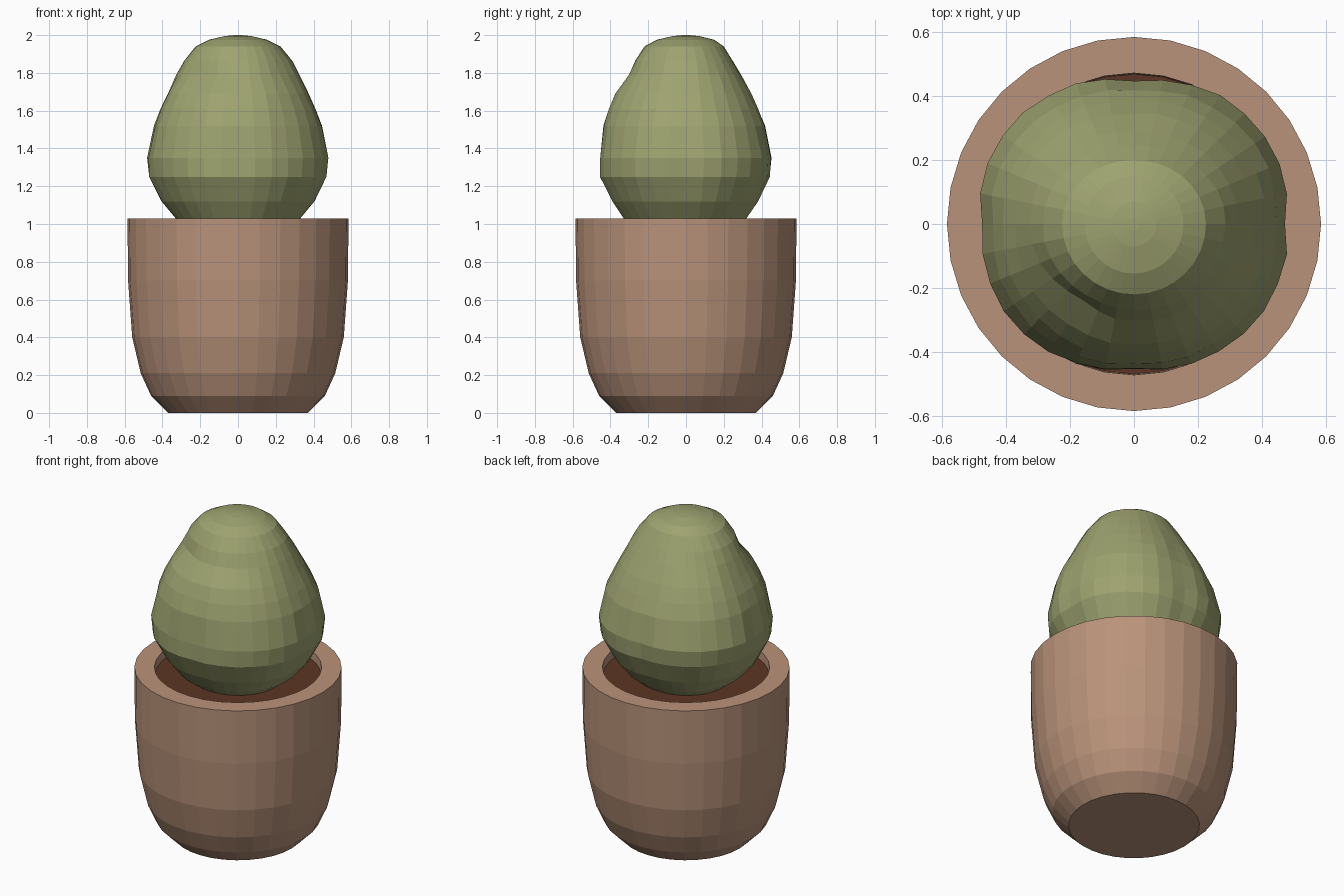
import bpy, bmesh, math, random

if "Cube" in bpy.data.objects:
    bpy.data.objects.remove(bpy.data.objects["Cube"])

random.seed(4)
SIDES = 32


def material(name, rgb):
    m = bpy.data.materials.new(name)
    m.diffuse_color = (*rgb, 1)
    m.use_nodes = True
    m.node_tree.nodes["Principled BSDF"].inputs["Base Color"].default_value = m.diffuse_color
    return m


def ring_mesh(name, rings, mat):
    """Skin a stack of rings (lists of points), capping both ends."""
    bm = bmesh.new()
    vs = [[bm.verts.new(p) for p in ring] for ring in rings]
    for a, b in zip(vs, vs[1:]):
        for i in range(SIDES):
            j = (i + 1) % SIDES
            bm.faces.new((a[i], a[j], b[j], b[i]))
    bm.faces.new(vs[0][::-1])
    bm.faces.new(vs[-1])
    bmesh.ops.recalc_face_normals(bm, faces=bm.faces)
    me = bpy.data.meshes.new(name)
    bm.to_mesh(me)
    bm.free()
    me.materials.append(mat)
    ob = bpy.data.objects.new(name, me)
    bpy.context.collection.objects.link(ob)
    return ob


def angle(i):
    return 2 * math.pi * i / SIDES


def circle(r, z):
    return [(r * math.cos(angle(i)), r * math.sin(angle(i)), z) for i in range(SIDES)]


clay = material("clay", (0.485, 0.291, 0.195))
green = material("cactus green", (0.342, 0.366, 0.162))
earth = material("dark soil", (0.107, 0.037, 0.018))

# Pot: outer wall, thick flat rim, inner wall
pot = [(0.37, 0), (0.46, 0.09), (0.515, 0.21), (0.56, 0.40), (0.582, 0.70),
       (0.585, 1.03), (0.472, 1.03), (0.465, 0.90)]
ring_mesh("pot", [circle(r, z) for r, z in pot], clay)

# Soil disc just below the rim
ring_mesh("soil", [circle(0.469, 0.92), circle(0.469, 0.98)], earth)

# Plant: height, then radius to the sides, back and front
plant = [(0.96, 0.24, 0.24, 0.24), (1.03, 0.33, 0.32, 0.33), (1.12, 0.405, 0.38, 0.39),
         (1.25, 0.468, 0.44, 0.455), (1.35, 0.475, 0.445, 0.45), (1.52, 0.442, 0.415, 0.435),
         (1.61, 0.41, 0.38, 0.41), (1.69, 0.372, 0.345, 0.375), (1.79, 0.325, 0.29, 0.305),
         (1.865, 0.285, 0.245, 0.27), (1.94, 0.225, 0.20, 0.22), (1.975, 0.155, 0.15, 0.155),
         (1.995, 0.07, 0.07, 0.07), (2.0, 0.02, 0.02, 0.02)]


def plant_ring(z, side, back, front):
    pts = []
    fade = max(0, 1 - abs(z - 1.35) / 0.5)
    for i in range(SIDES):
        t = angle(i)
        s = math.sin(t) ** 2
        r = side * (1 - s) + (back if math.sin(t) > 0 else front) * s
        # bulging corners, one soft dent and slight unevenness
        r += (0.03 if math.sin(t) > 0 else 0.022) * abs(math.sin(2 * t)) ** 0.7 * fade
        dent = math.exp(-((t - 4.05) / 0.4) ** 2 - ((z - 1.79) / 0.07) ** 2)
        r -= 0.025 * dent
        r += random.uniform(-0.003, 0.003) * (1.2 < z < 1.9)
        pts.append((r * math.cos(t), r * math.sin(t), z))
    return pts


ring_mesh("plant", [plant_ring(*row) for row in plant], green)
